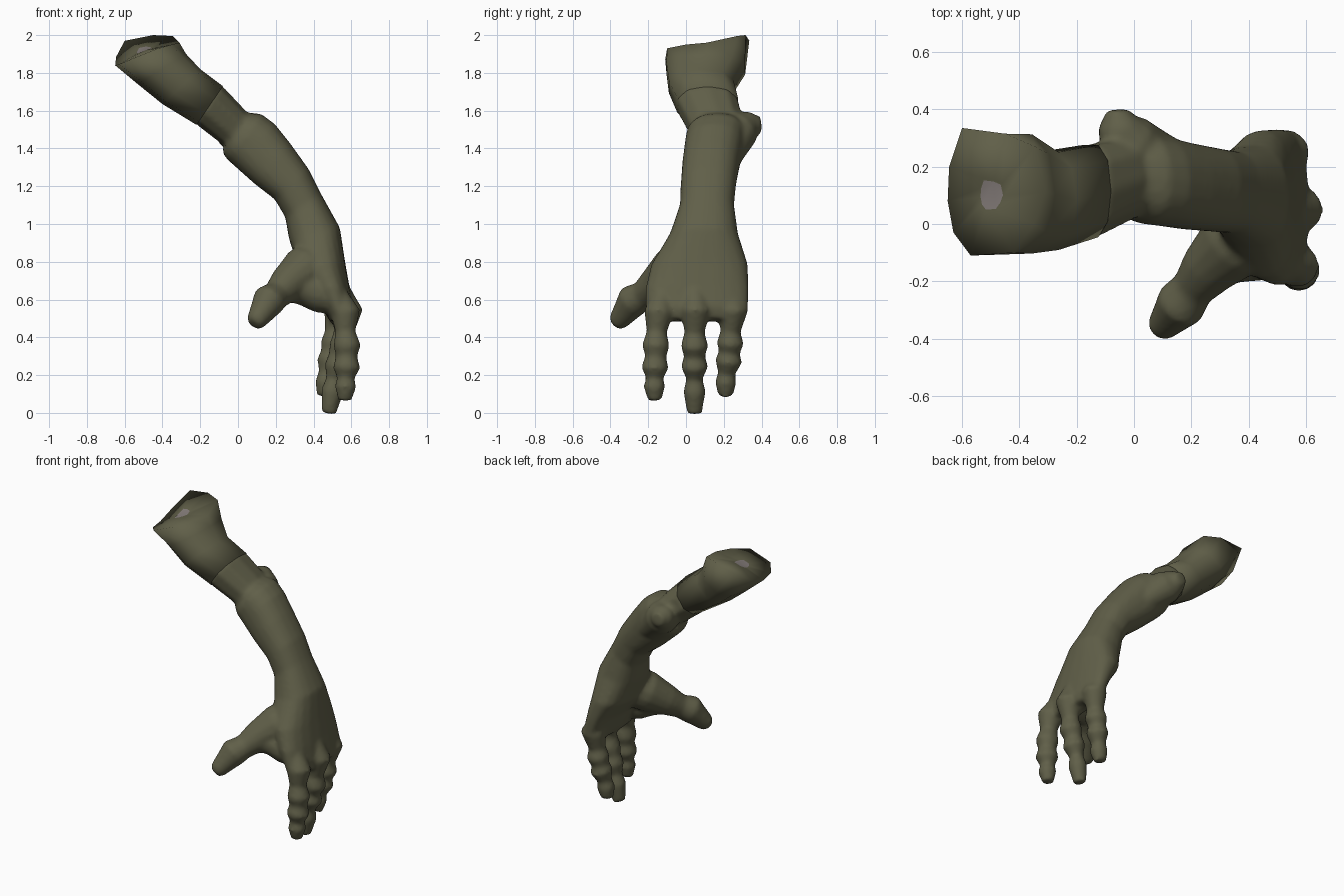
import bpy, bmesh, math
from mathutils import Vector


def material(name, color):
    m = bpy.data.materials.new(name)
    m.diffuse_color = (*color, 1)
    return m


SKIN = material("olive skin", (0.118, 0.115, 0.066))
BONE = material("grey bone", (0.24, 0.21, 0.20))


def oval(ax, az, bx, bz, y0, y1, n):
    """Slightly squared oval between an outer and inner profile point, y0..y1 wide."""
    c = Vector(((ax + bx) / 2, (y0 + y1) / 2, (az + bz) / 2))
    u, v = Vector(((ax - bx) / 2, 0, (az - bz) / 2)), Vector((0, (y1 - y0) / 2, 0))
    ring = []
    for i in range(n):
        s, k = math.sin(math.tau * i / n), math.cos(math.tau * i / n)
        ring.append(c + u * math.copysign(abs(k) ** 0.85, k) + v * math.copysign(abs(s) ** 0.85, s))
    return ring


def tube_rings(path, n=14):
    """Round rings along a path of (x, y, z, radius)."""
    pts = [Vector(p[:3]) for p in path]
    rings = []
    for i, p in enumerate(path):
        d = (pts[min(i + 1, len(pts) - 1)] - pts[max(i - 1, 0)]).normalized()
        u = d.cross(Vector((0, 1, 0))).normalized()
        v = d.cross(u)
        rings.append([pts[i] + (u * math.cos(math.tau * k / n) + v * math.sin(math.tau * k / n)) * p[3]
                      for k in range(n)])
    return rings


def loft(bm, rings):
    """Closed, smooth skin over a list of rings; returns the first cap."""
    vs = [[bm.verts.new(p) for p in r] for r in rings]
    n = len(vs[0])
    faces = [bm.faces.new((a[i], a[(i + 1) % n], b[(i + 1) % n], b[i]))
             for a, b in zip(vs, vs[1:]) for i in range(n)]
    first = bm.faces.new(vs[0][::-1])
    faces += [first, bm.faces.new(vs[-1])]
    bmesh.ops.recalc_face_normals(bm, faces=faces)
    for f in faces:
        f.smooth = True
    return first


def finish(bm, name):
    me = bpy.data.meshes.new(name)
    bm.to_mesh(me)
    bm.free()
    me.materials.append(SKIN)
    me.materials.append(BONE)
    ob = bpy.data.objects.new(name, me)
    bpy.context.collection.objects.link(ob)
    return ob


# Upper arm: bone end in a nearly flat cut, rim, then tapering towards the elbow
rim = [Vector(p) for p in (
    (-.31, .11, 1.96), (-.345, .27, 1.995), (-.45, .315, 2.0), (-.60, .335, 1.97), (-.645, .2, 1.885),
    (-.65, .08, 1.84), (-.63, -.03, 1.845), (-.57, -.11, 1.87), (-.42, -.10, 1.93), (-.35, 0, 1.95))]
mid = sum(rim, Vector()) / len(rim)
hub = Vector((-.50, .10, mid.z - .003))
cut = [[hub + (p - mid) * f for p in rim] for f in (0.23, 0.26)]
ARM = ((-.275, 1.90, -.53, 1.74, -.112, .322), (-.20, 1.82, -.40, 1.635, -.098, .258),
       (-.08, 1.73, -.22, 1.525, -.053, .283), (.03, 1.613, -.093, 1.427, .006, .303),
       (.10, 1.53, .0, 1.36, .04, .28))
bm = bmesh.new()
loft(bm, cut + [rim] + [oval(*a, 10) for a in ARM[:3]]).material_index = 1
finish(bm, "upper_arm")

# Lower end of the upper arm, to be blended with the forearm
bm = bmesh.new()
loft(bm, [oval(-.13, 1.75, -.26, 1.58, -.04, .24, 10)] + [oval(*a, 10) for a in ARM[2:]])

# Forearm running into the palm
loft(bm, [oval(*a, 20) for a in (
    (.03, 1.57, -.05, 1.45, .08, .26), (.065, 1.59, -.085, 1.38, .025, .315),
    (.125, 1.582, -.06, 1.345, .0, .32), (.195, 1.53, .0, 1.29, -.008, .305),
    (.275, 1.43, .09, 1.21, -.02, .285), (.375, 1.29, .195, 1.13, -.028, .265),
    (.44, 1.16, .25, 1.035, -.033, .255), (.54, .98, .27, .92, -.085, .275),
    (.567, .80, .32, .77, -.185, .328), (.59, .67, .405, .65, -.215, .333),
    (.61, .56, .465, .52, -.215, .33), (.60, .50, .49, .48, -.19, .30))])

# Elbow knob with a ridge down the forearm
loft(bm, tube_rings([(.16, .21, 1.33, .07), (.05, .25, 1.43, .095), (-.025, .285, 1.50, .108),
                     (-.055, .35, 1.525, .075), (-.058, .398, 1.53, .04)]))

# Thumb
loft(bm, tube_rings([(.45, .02, .80, .13), (.345, -.07, .75, .13), (.26, -.155, .68, .10),
                     (.205, -.225, .625, .076), (.163, -.28, .595, .09), (.125, -.325, .53, .068),
                     (.095, -.36, .485, .053), (.083, -.372, .47, .035)]))
# Web between thumb and palm
loft(bm, tube_rings([(.25, -.16, .66, .07), (.34, -.12, .66, .09), (.43, -.10, .63, .10),
                     (.52, -.09, .60, .085)]))

# Three fingers with swollen joints
FINGERS = (
    ((.53, -.13, .62, .055), (.57, -.145, .53, .078), (.568, -.155, .43, .054), (.578, -.16, .355, .074),
     (.575, -.16, .30, .056), (.575, -.165, .24, .074), (.57, -.165, .185, .046),
     (.57, -.168, .14, .058), (.565, -.165, .066, .036)),
    ((.54, .045, .66, .05), (.582, .05, .54, .08), (.56, .045, .425, .054), (.558, .045, .355, .074),
     (.535, .045, .30, .056), (.53, .045, .245, .073), (.51, .045, .18, .044),
     (.50, .045, .115, .06), (.48, .045, -.003, .04)),
    ((.51, .23, .64, .05), (.535, .25, .54, .08), (.515, .235, .43, .054), (.51, .235, .37, .073),
     (.495, .23, .32, .056), (.49, .225, .275, .073), (.473, .215, .21, .046),
     (.465, .21, .16, .058), (.455, .21, .087, .038)))
for f in FINGERS:
    loft(bm, tube_rings(f))
hand = finish(bm, "forearm_and_hand")

# Blend the overlapping forms into one soft skin
rm = hand.modifiers.new("blend", 'REMESH')
rm.mode = 'VOXEL'
rm.voxel_size = 0.014
rm.use_smooth_shade = True
sm = hand.modifiers.new("soften", 'SMOOTH')
sm.factor = 0.5
sm.iterations = 6
